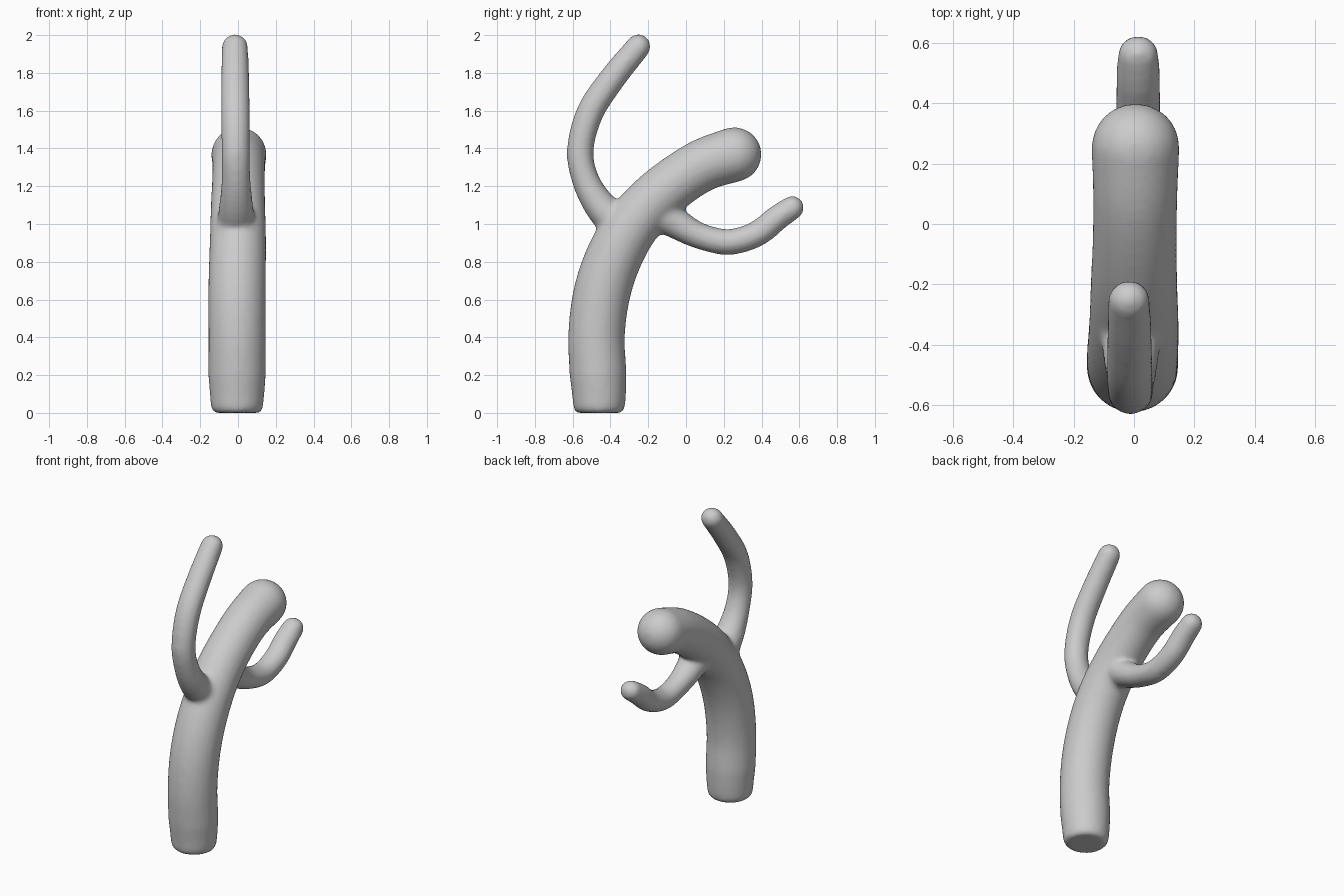
import bpy, bmesh, math
from mathutils import Vector

cube = bpy.data.objects.get("Cube")
if cube:
    bpy.data.objects.remove(cube, do_unlink=True)

SIDES = 40


def catmull(a, b, c, d, t):
    return 0.5 * (2 * b + (c - a) * t + (2 * a - 5 * b + 4 * c - d) * t * t
                  + (3 * b - a - 3 * c + d) * t ** 3)


def smooth_path(points, steps=8):
    """Spline through (x, y, z, radius) points."""
    p = [Vector(q) for q in points]
    p = [2 * p[0] - p[1]] + p + [2 * p[-1] - p[-2]]
    out = [catmull(*p[i:i + 4], k / steps)
           for i in range(len(p) - 3) for k in range(steps)]
    return out + [p[-2]]


def add_stem(bm, path, widen=1.0):
    """Sweep a round section along a path in the YZ plane, with a domed end."""
    rings = []
    for i, q in enumerate(path):
        d = (path[min(i + 1, len(path) - 1)] - path[max(i - 1, 0)]).xyz.normalized()
        rings.append((q.xyz, d, q.w))
    c, d, r = rings[-1]
    for k in range(1, 9):
        a = math.radians(k * 10.8)
        rings.append((c + d * r * math.sin(a), d, r * math.cos(a)))
    loops = []
    for c, d, r in rings:
        side = Vector((1, 0, 0))
        up = d.cross(side).normalized()
        loops.append([bm.verts.new(c + side * r * widen * math.cos(t) + up * r * math.sin(t))
                      for t in (2 * math.pi * j / SIDES for j in range(SIDES))])
    for a, b in zip(loops, loops[1:]):
        for j in range(SIDES):
            k = (j + 1) % SIDES
            bm.faces.new((a[j], a[k], b[k], b[j]))
    bm.faces.new(loops[0][::-1])
    bm.faces.new(loops[-1])


bm = bmesh.new()

# Leaning trunk: narrow rounded foot, then the bend
foot = [Vector((-0.005, -0.46, z, r)) for z, r in
        ((0, 0.118), (0.012, 0.132), (0.04, 0.138), (0.1, 0.143))]
trunk = [(-0.005, -0.465, 0.2, 0.151), (-0.005, -0.474, 0.4, 0.150),
         (-0.005, -0.452, 0.6, 0.151), (-0.003, -0.40, 0.78, 0.150),
         (0, -0.315, 0.95, 0.147), (0, -0.205, 1.09, 0.143),
         (0.002, -0.07, 1.21, 0.139), (0.004, 0.09, 1.312, 0.139),
         (0.005, 0.255, 1.368, 0.145)]
add_stem(bm, foot + smooth_path(trunk), 1.01)

# Tall front arm
front_arm = [(-0.01, -0.33, 0.97, 0.10), (-0.01, -0.45, 1.09, 0.086),
             (-0.01, -0.53, 1.23, 0.073), (-0.012, -0.56, 1.39, 0.071),
             (-0.014, -0.508, 1.59, 0.073), (-0.015, -0.39, 1.77, 0.071),
             (-0.016, -0.252, 1.94, 0.066)]
add_stem(bm, smooth_path(front_arm), 1.06)

# Short back arm
back_arm = [(0.005, -0.17, 1.08, 0.10), (0.008, -0.03, 0.99, 0.08),
            (0.012, 0.07, 0.938, 0.070), (0.014, 0.2, 0.905, 0.069),
            (0.014, 0.30, 0.918, 0.069), (0.014, 0.395, 0.96, 0.069),
            (0.014, 0.48, 1.03, 0.068), (0.014, 0.562, 1.086, 0.064)]
add_stem(bm, smooth_path(back_arm), 1.08)

bmesh.ops.recalc_face_normals(bm, faces=bm.faces)
mesh = bpy.data.meshes.new("cactus")
bm.to_mesh(mesh)
bm.free()
cactus = bpy.data.objects.new("cactus", mesh)
bpy.context.collection.objects.link(cactus)
mesh.polygons.foreach_set("use_smooth", [True] * len(mesh.polygons))

# Plain grey skin
grey = bpy.data.materials.new("plain_grey")
grey.use_nodes = True
colour = (0.6, 0.6, 0.6, 1)
grey.diffuse_color = colour
grey.node_tree.nodes["Principled BSDF"].inputs["Base Color"].default_value = colour
mesh.materials.append(grey)

# Fuse the stems and soften the joints
fuse = cactus.modifiers.new("fuse", 'REMESH')
fuse.mode = 'VOXEL'
fuse.voxel_size = 0.014
fuse.use_smooth_shade = True
soften = cactus.modifiers.new("soften", 'SMOOTH')
soften.factor = 0.5
soften.iterations = 14
